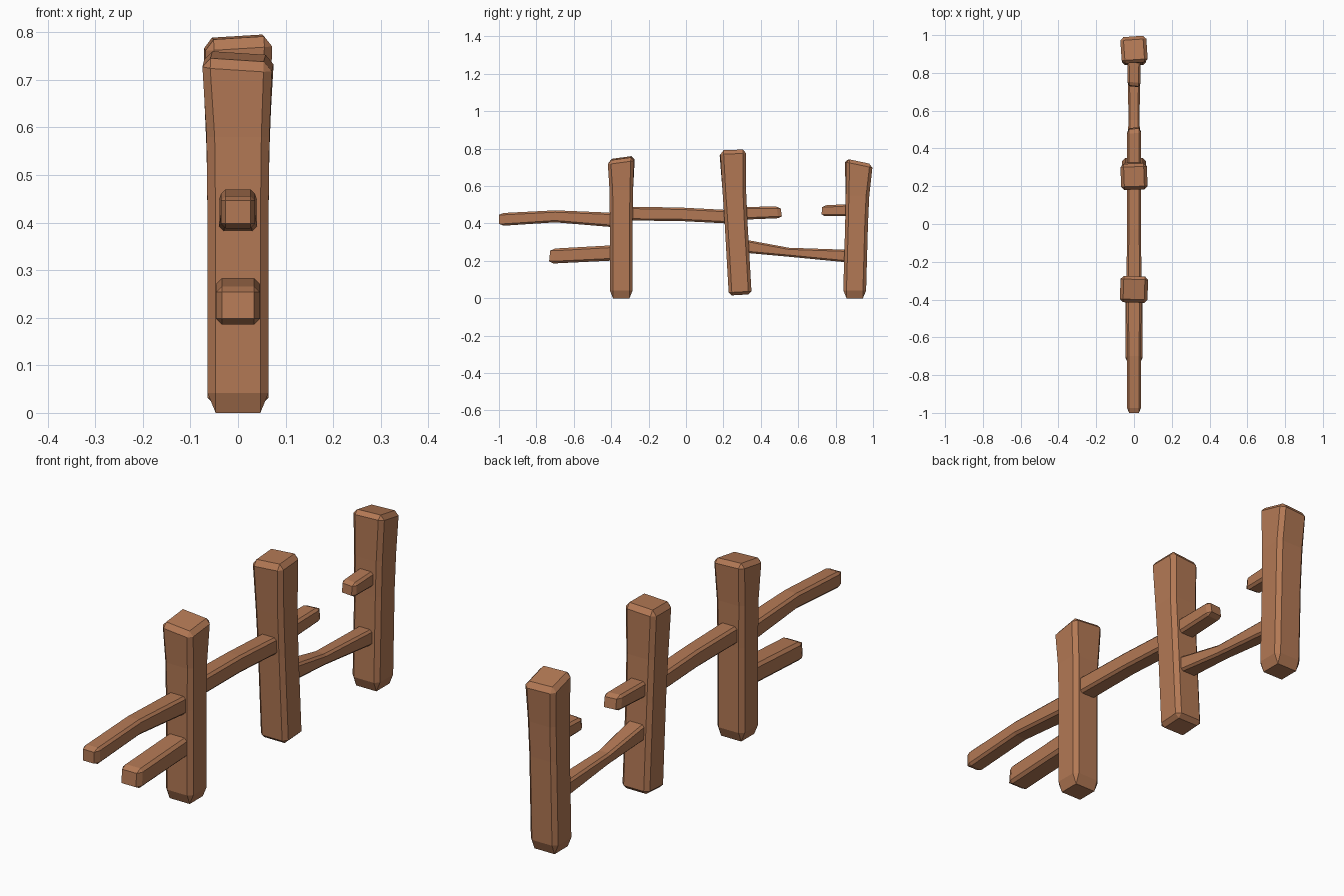
import bpy, bmesh, math

wood = bpy.data.materials.new("brown wood")
wood.diffuse_color = (0.45, 0.19, 0.09, 1)


def beam(name, rings, c, ends, upright):
    """Chamfered beam. Ring: (t, centre_u, centre_v, half_u, half_v, slope_u, slope_v, twist).
    Posts run along z with u=x, v=y. Rails run along y with u=x, v=z.
    ends = length of the chamfer at each end."""
    bm = bmesh.new()

    def ring(r, inset=0.0, dt=0.0):
        t, cu, cv, hu, hv, su, sv, tw = (list(r) + [0] * 8)[:8]
        k = 0 if inset else c          # end rings collapse to a rectangle
        hu, hv = hu - inset, hv - inset
        pts = [(hu - k, hv), (k - hu, hv), (-hu, hv - k), (-hu, k - hv),
               (k - hu, -hv), (hu - k, -hv), (hu, k - hv), (hu, hv - k)]
        out = []
        for u, v in pts:
            a = math.radians(tw)
            u, v = u * math.cos(a) - v * math.sin(a), u * math.sin(a) + v * math.cos(a)
            w = t + dt + su * u + sv * v
            co = (cu + u, cv + v, w) if upright else (cu + u, w, cv + v)
            out.append(bm.verts.new(co))
        return out

    loops = [ring(rings[0], c, -ends[0])] + [ring(r) for r in rings] + [ring(rings[-1], c, ends[1])]
    for a, b in zip(loops, loops[1:]):
        for i in range(8):
            j = (i + 1) % 8
            bm.faces.new((a[i], a[j], b[j], b[i]))
    bm.faces.new(loops[0])
    bm.faces.new(loops[-1])
    bmesh.ops.remove_doubles(bm, verts=bm.verts, dist=1e-5)
    bmesh.ops.recalc_face_normals(bm, faces=bm.faces)
    me = bpy.data.meshes.new(name)
    bm.to_mesh(me)
    bm.free()
    me.materials.append(wood)
    bpy.context.collection.objects.link(bpy.data.objects.new(name, me))


# Posts, flared and cut at a slant on top
beam("front_post", [(0.042, 0, -0.346, 0.064, 0.061),
                    (0.40, 0, -0.346, 0.064, 0.061),
                    (0.58, 0, -0.346, 0.066, 0.063),
                    (0.73, 0, -0.346, 0.073, 0.070, -0.06, 0.14, -2)],
     0.017, (0.042, 0.019), True)
beam("middle_post", [(0.034, 0, 0.289, 0.064, 0.061, 0, 0.06),
                     (0.40, 0, 0.268, 0.064, 0.061, 0, 0.06),
                     (0.58, 0, 0.258, 0.066, 0.063, 0, 0.06),
                     (0.768, 0, 0.251, 0.070, 0.069, 0.06, 0.04, 2)],
     0.017, (0.016, 0.022), True)
beam("back_post", [(0.042, 0, 0.902, 0.064, 0.061),
                   (0.40, 0, 0.912, 0.064, 0.061),
                   (0.55, 0, 0.917, 0.066, 0.063),
                   (0.712, 0, 0.923, 0.069, 0.070, 0.02, -0.21, 4)],
     0.017, (0.042, 0.019), True)

# Upper rails
beam("front_upper_rail", [(-0.975, 0, 0.422, 0.036, 0.034),
                          (-0.70, 0, 0.438, 0.036, 0.032),
                          (-0.41, 0, 0.42, 0.040, 0.038),
                          (-0.36, 0, 0.417, 0.040, 0.038)],
     0.010, (0.025, 0.01), False)
beam("middle_upper_rail", [(-0.34, 0, 0.453, 0.040, 0.037),
                           (-0.03, 0, 0.449, 0.037, 0.036),
                           (0.26, 0, 0.434, 0.038, 0.036)],
     0.010, (0.01, 0.01), False)
beam("middle_upper_stub", [(0.26, 0, 0.453, 0.038, 0.035),
                           (0.485, 0, 0.459, 0.036, 0.031, 0.1, -0.15)],
     0.010, (0.01, 0.022), False)
beam("back_upper_stub", [(0.747, 0, 0.468, 0.034, 0.029, -0.1, 0.1),
                         (0.90, 0, 0.472, 0.036, 0.033)],
     0.010, (0.018, 0.01), False)

# Lower rails
beam("front_lower_rail", [(-0.705, 0, 0.226, 0.046, 0.040, 0, 0.1),
                          (-0.36, 0, 0.244, 0.046, 0.041)],
     0.012, (0.024, 0.01), False)
beam("back_lower_rail", [(0.28, 0, 0.285, 0.040, 0.036),
                         (0.34, 0, 0.275, 0.038, 0.034),
                         (0.55, 0, 0.246, 0.029, 0.024),
                         (0.84, 0, 0.227, 0.034, 0.033),
                         (0.90, 0, 0.223, 0.036, 0.035)],
     0.009, (0.01, 0.01), False)
